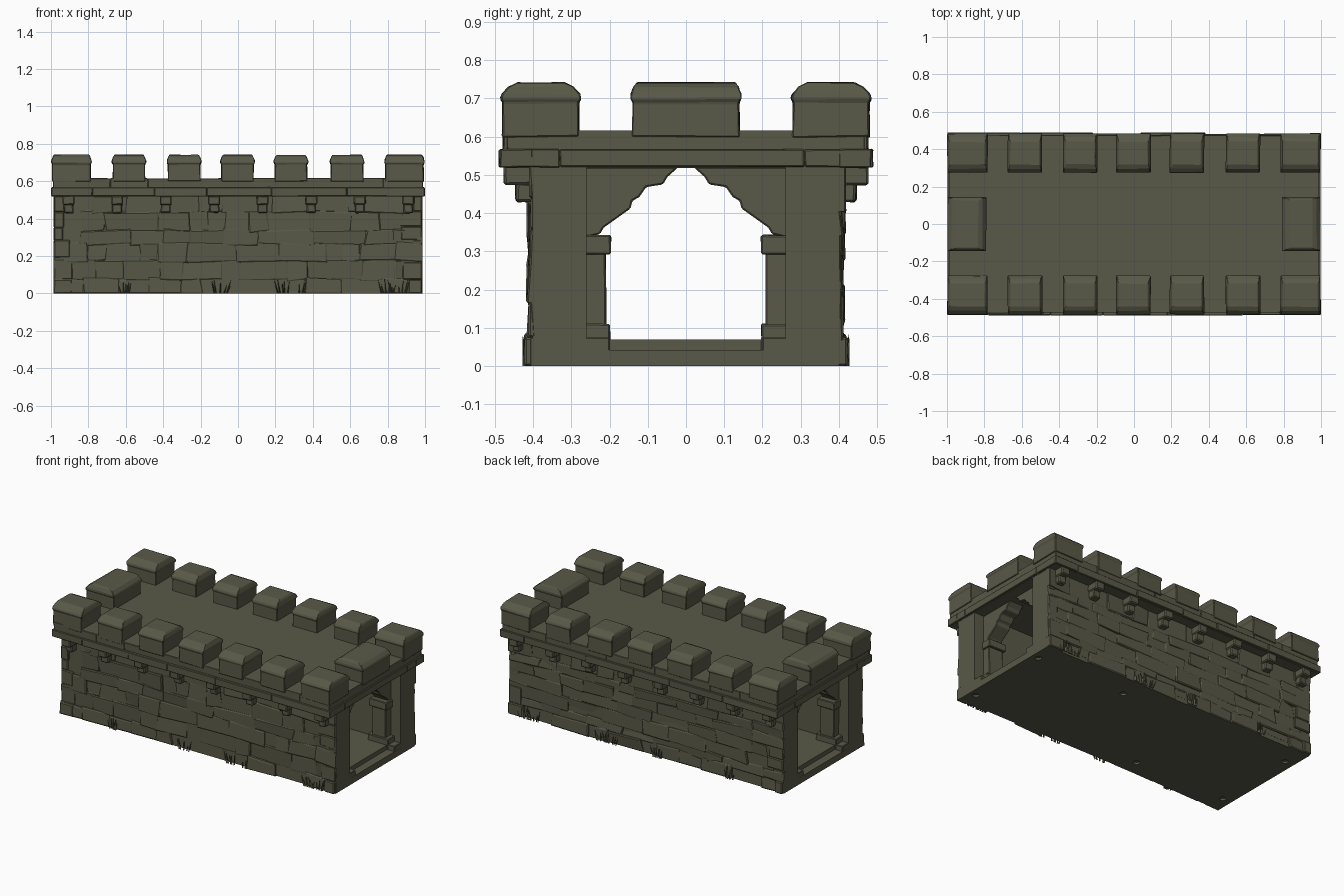
import bpy, bmesh, random
from math import sin, cos, pi
from mathutils import Vector

rnd = random.Random(7)
cube = bpy.data.objects.get("Cube")
if cube:
    bpy.data.objects.remove(cube, do_unlink=True)

stone = bpy.data.materials.new("mossy stone")
stone.use_nodes = True
COLOUR = (0.10, 0.10, 0.065, 1)
stone.diffuse_color = COLOUR
bsdf = stone.node_tree.nodes["Principled BSDF"]
bsdf.inputs["Base Color"].default_value = COLOUR
bsdf.inputs["Roughness"].default_value = 0.9


def finish(name, bm, bevel=0.0):
    """Turn a bmesh into a stone object, optionally with worn edges."""
    bmesh.ops.recalc_face_normals(bm, faces=bm.faces)
    mesh = bpy.data.meshes.new(name)
    bm.to_mesh(mesh)
    bm.free()
    mesh.materials.append(stone)
    ob = bpy.data.objects.new(name, mesh)
    bpy.context.collection.objects.link(ob)
    if bevel:
        mod = ob.modifiers.new("worn edges", "BEVEL")
        mod.width = bevel
        mod.segments = 1
    return ob


def loft(bm, rings):
    """Skin closed rings of equal length and cap both ends."""
    loops = [[bm.verts.new(p) for p in ring] for ring in rings]
    n = len(loops[0])
    for a, b in zip(loops, loops[1:]):
        for i in range(n):
            bm.faces.new((a[i], a[(i + 1) % n], b[(i + 1) % n], b[i]))
    bm.faces.new(loops[0][::-1])
    bm.faces.new(loops[-1])


def box(bm, x0, x1, y0, y1, z0, z1, jitter=0.0):
    def wob():
        return rnd.uniform(-jitter, jitter)
    loft(bm, [[(x + wob(), y + wob(), z + wob()) for x, y in
               ((x0, y0), (x1, y0), (x1, y1), (x0, y1))] for z in (z0, z1)])


def prism(bm, outline, x0, x1):
    """Extrude a (y, z) outline along x."""
    loft(bm, [[(x, y, z) for y, z in outline] for x in (x0, x1)])


# Base slab, low at each end to form the sills, with fixing holes beneath
bm = bmesh.new()
box(bm, -0.985, 0.985, -0.4, 0.4, 0, 0.042)
base = finish("base_slab", bm)

bm = bmesh.new()
for x, y in ((0.94, 0.26), (0.94, -0.3), (-0.92, 0.26), (-0.92, -0.3), (0.3, 0.26), (-0.27, -0.3)):
    ring = [(x + 0.02 * cos(i * pi / 6), y + 0.02 * sin(i * pi / 6)) for i in range(12)]
    loft(bm, [[(a, b, z) for a, b in ring] for z in (-0.01, 0.012)])
holes = finish("hole_cutter", bm)
holes.hide_render = True
holes.hide_set(True)
cut = base.modifiers.new("fixing holes", "BOOLEAN")
cut.object = holes
cut.operation = "DIFFERENCE"
cut.solver = "EXACT"

# Raised tunnel floor
bm = bmesh.new()
box(bm, -0.93, 0.93, -0.27, 0.27, 0.03, 0.07)
finish("tunnel_floor", bm)

# Long side walls
for side, name in ((-1, "front_wall"), (1, "back_wall")):
    bm = bmesh.new()
    box(bm, -0.985, 0.985, *sorted((side * 0.26, side * 0.401)), 0.03, 0.525)
    finish(name, bm)


def rubble(name, side):
    """Uneven, slightly overlapping courses of shallow stones on one long wall."""
    bm = bmesh.new()
    z = 0.0
    while z < 0.5:
        top = min(z + (0.075 if z == 0 else rnd.uniform(0.05, 0.1)), 0.522)
        if 0.522 - top < 0.04:
            top = 0.522
        x = -0.986
        while x < 0.98:
            end = x + rnd.uniform(0.09, 0.3)
            if 0.986 - end < 0.07:
                end = 0.986
            mx, mz = (x + end) / 2, (z + top) / 2
            out = rnd.uniform(0.403, 0.413) + (0.007 if z == 0 else 0)
            back, lip, face = [], [], []
            for cx, cz in ((x, z), (end, z), (end, top), (x, top)):
                sx = 1 if cx > mx else -1
                sz = 1 if cz > mz else -1
                px = cx + (0 if abs(cx) > 0.98 else sx * rnd.uniform(-0.004, 0.014))
                pz = cz + (0 if cz in (0, 0.522) else sz * rnd.uniform(-0.004, 0.012))
                d = out + rnd.uniform(-0.007, 0.007)
                back.append((px, side * 0.385, pz))
                lip.append((px, side * (d - 0.004), pz))
                face.append((px - sx * 0.006, side * d, pz - sz * 0.006))
            if rnd.random() < 0.88:
                loft(bm, [back, lip, face])
            x = end
        z = top
    return finish(name, bm)


rubble("front_wall_stones", -1)
rubble("back_wall_stones", 1)

# Corner stones, flush with the end faces and uneven on the long sides
bm = bmesh.new()
for sx in (-1, 1):
    for sy in (-1, 1):
        z = 0.0
        while z < 0.51:
            top = min(z + (0.075 if z == 0 else rnd.uniform(0.06, 0.12)), 0.522)
            out = 0.422 if z == 0 else rnd.uniform(0.405, 0.414)
            xs = sorted((sx * 0.984, sx * rnd.uniform(0.86, 0.94)))
            box(bm, *xs, *sorted((sy * 0.38, sy * out)), z, top)
            z = top
finish("corner_quoins", bm, 0.005)

# Roof slab, cornice and parapet course
bm = bmesh.new()
box(bm, -0.987, 0.987, -0.472, 0.472, 0.518, 0.616)
finish("roof_deck", bm)


def long_course(name, reach, inner, outer, z0, z1):
    """Row of long thin blocks along both sides of the roof."""
    bm = bmesh.new()
    for sy in (-1, 1):
        x = -reach
        while x < reach - 0.01:
            end = x + rnd.uniform(0.2, 0.45)
            if end > 0.85:
                end = reach
            ys = sorted((sy * inner, sy * (outer + rnd.uniform(-0.004, 0.003))))
            box(bm, x, end, *ys, z0, z1, 0.0015)
            x = end
    finish(name, bm, 0.003)


long_course("side_cornice", 0.998, 0.4, 0.486, 0.52, 0.567)
long_course("parapet_course", 0.988, 0.465, 0.476, 0.56, 0.616)

bm = bmesh.new()
for sx in (-1, 1):
    for y0, y1 in ((-0.482, -0.33), (-0.33, 0.31), (0.31, 0.482)):
        box(bm, *sorted((sx * 0.9, sx * 0.997)), y0, y1, 0.52, 0.567, 0.0015)
finish("end_cornice", bm, 0.003)


def merlon(name, x0, x1, y0, y1, slope_x, slope_y):
    """Block with a slightly flared cap that slopes off more along one axis."""
    bm = bmesh.new()
    rings = []
    for z, flare, drop in ((0.6, -0.004, 0), (0.69, -0.005, 0), (0.7, 0.001, 0),
                           (0.712, 0.001, 0.1), (0.73, -0.002, 0.45), (0.742, -0.003, 1)):
        gx, gy = flare - slope_x * drop, flare - slope_y * drop
        ring = []
        for x, y in ((x0 - gx, y0 - gy), (x1 + gx, y0 - gy), (x1 + gx, y1 + gy), (x0 - gx, y1 + gy)):
            ring.append((x + rnd.uniform(-0.002, 0.002), y + rnd.uniform(-0.002, 0.002),
                         z + rnd.uniform(-0.003, 0.001)))
        rings.append(ring)
    loft(bm, rings)
    finish(name, bm, 0.003)


for sy, label in ((-1, "front"), (1, "back")):
    ys = sorted((sy * 0.275, sy * 0.484))
    for c in (-0.89, -0.583, -0.288, -0.003, 0.283, 0.583, 0.89):
        half = 0.107 if abs(c) > 0.8 else 0.091
        merlon(label + "_merlon", c - half, c + half, *ys, 0.01, 0.04)
for sx, label in ((-1, "right_end"), (1, "left_end")):
    xs = sorted((sx * 0.79, sx * 0.996))
    merlon(label + "_merlon", *xs, -0.144, 0.144, 0.04, 0.012)

# Two-step corbels under the cornice
bm = bmesh.new()
for sy in (-1, 1):
    for i in range(8):
        c = -0.906 + i * 0.2594
        upper = sorted((sy * 0.38, sy * 0.476))
        lower = sorted((sy * 0.38, sy * 0.445))
        box(bm, c - 0.032, c + 0.032, *upper, 0.474, 0.523, 0.002)
        box(bm, c - 0.026, c + 0.026, *lower, 0.43, 0.48, 0.003)
finish("corbels", bm, 0.006)

# Arched ribs: footing, pilaster, capital and stepped bracket
BRACKET = ((0.265, 0.335), (0.225, 0.345), (0.215, 0.362), (0.145, 0.412), (0.14, 0.432),
           (0.122, 0.442), (0.104, 0.468), (0.06, 0.475), (0.048, 0.495), (0.02, 0.52), (0.265, 0.52))
bm = bmesh.new()
for cx in (-0.865, 0.865):
    for sy in (-1, 1):
        def block(half, inner, z0, z1):
            box(bm, cx - half, cx + half, *sorted((sy * inner, sy * 0.27)), z0, z1, 0.002)
        block(0.075, 0.198, 0.02, 0.11)
        block(0.05, 0.209, 0.1, 0.3)
        block(0.062, 0.196, 0.292, 0.342)
        prism(bm, [(sy * y, z) for y, z in BRACKET], cx - 0.05, cx + 0.05)
finish("arch_ribs", bm, 0.004)

# Footing steps that run out to the end faces
bm = bmesh.new()
for sx in (-1, 1):
    for sy in (-1, 1):
        box(bm, *sorted((sx * 0.8, sx * 0.984)), *sorted((sy * 0.199, sy * 0.27)), 0.03, 0.075)
finish("end_footings", bm, 0.003)

# Grass tufts along the foot of the long walls
bm = bmesh.new()
for sy in (-1, 1):
    for c in (-0.6, -0.1, 0.25, 0.33, 0.8, 0.86):
        for _ in range(7):
            x = c + rnd.uniform(-0.04, 0.04)
            lean = (x - c) * 0.6
            tip = Vector((x + lean, sy * rnd.uniform(0.419, 0.428), rnd.uniform(0.035, 0.085)))
            foot = [bm.verts.new(p) for p in ((x - 0.004, sy * 0.418, 0), (x + 0.004, sy * 0.418, 0),
                                              (x, sy * 0.427, 0))]
            peak = bm.verts.new(tip)
            bm.faces.new(foot)
            for i in range(3):
                bm.faces.new((foot[i], foot[(i + 1) % 3], peak))
finish("grass_tufts", bm)
